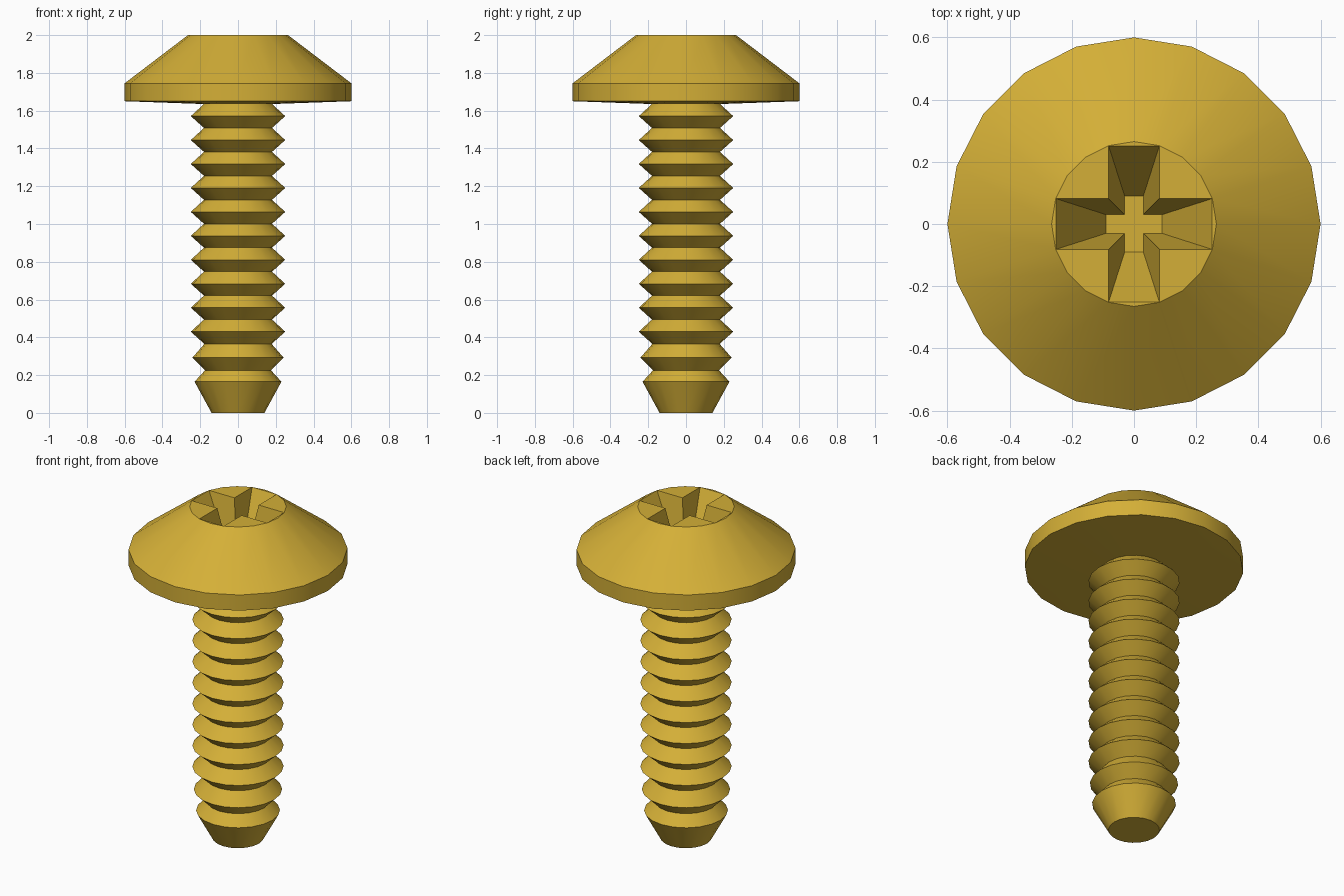
import bpy, bmesh, math

cube = bpy.data.objects.get("Cube")
if cube:
    bpy.data.objects.remove(cube, do_unlink=True)

SIDES = 20

brass = bpy.data.materials.new("brass")
brass.use_nodes = True
colour = (0.658, 0.429, 0.038, 1)
brass.diffuse_color = colour
brass.node_tree.nodes["Principled BSDF"].inputs["Base Color"].default_value = colour


def loft(name, loops):
    """Skin equal-length loops from bottom to top and cap both ends."""
    bm = bmesh.new()
    rings = [[bm.verts.new(p) for p in loop] for loop in loops]
    n = len(rings[0])
    for low, high in zip(rings, rings[1:]):
        for i in range(n):
            j = (i + 1) % n
            bm.faces.new((low[i], low[j], high[j], high[i]))
    bm.faces.new(rings[0][::-1])
    bm.faces.new(rings[-1])
    bmesh.ops.recalc_face_normals(bm, faces=bm.faces)
    mesh = bpy.data.meshes.new(name)
    bm.to_mesh(mesh)
    bm.free()
    mesh.materials.append(brass)
    obj = bpy.data.objects.new(name, mesh)
    bpy.context.collection.objects.link(obj)
    return obj


def circle(r, z):
    return [(r * math.cos(math.tau * i / SIDES), r * math.sin(math.tau * i / SIDES), z)
            for i in range(SIDES)]


def cross(arm, half, z):
    """Twelve-cornered plus shape."""
    pts = []
    for q in range(4):
        c, s = [(1, 0), (0, 1), (-1, 0), (0, -1)][q]
        for x, y in ((arm, -half), (arm, half), (half, half)):
            pts.append((x * c - y * s, x * s + y * c, z))
    return pts


def select_only(obj):
    bpy.ops.object.select_all(action='DESELECT')
    obj.select_set(True)
    bpy.context.view_layer.objects.active = obj


# Domed head with a slightly conical underside
head = loft("head", [circle(r, z) for r, z in
                     ((0.18, 1.635), (0.6, 1.65), (0.6, 1.745), (0.265, 2.0))])

# Tapered cross recess, extended past the top along the same taper
DEPTH, OVER = 0.3, 0.02
k = 1 + OVER / DEPTH
recess = loft("recess_cutter", [
    cross(0.09, 0.03, 2 - DEPTH),
    cross(0.09 + 0.161 * k, 0.03 + 0.0515 * k, 2 + OVER)])
recess.hide_render = True
cut = head.modifiers.new("recess", 'BOOLEAN')
cut.operation = 'DIFFERENCE'
cut.solver = 'EXACT'
cut.object = recess
select_only(head)
bpy.ops.object.modifier_apply(modifier=cut.name)
bpy.data.objects.remove(recess, do_unlink=True)

# Threaded shank: tapered tip, two smaller crests, then even ridges
profile = [(0.14, 0), (0.23, 0.165), (0.175, 0.225), (0.242, 0.292), (0.178, 0.365)]
for i in range(10):
    z = 0.43 + i * 0.1268
    profile += [(0.25, z), (0.18, z + 0.064)]
profile.append((0.18, 1.66))
shank = loft("threaded_shank", [circle(r, z) for r, z in profile])

for obj in (head, shank):
    select_only(obj)
    bpy.ops.object.shade_smooth_by_angle(angle=math.radians(30))
